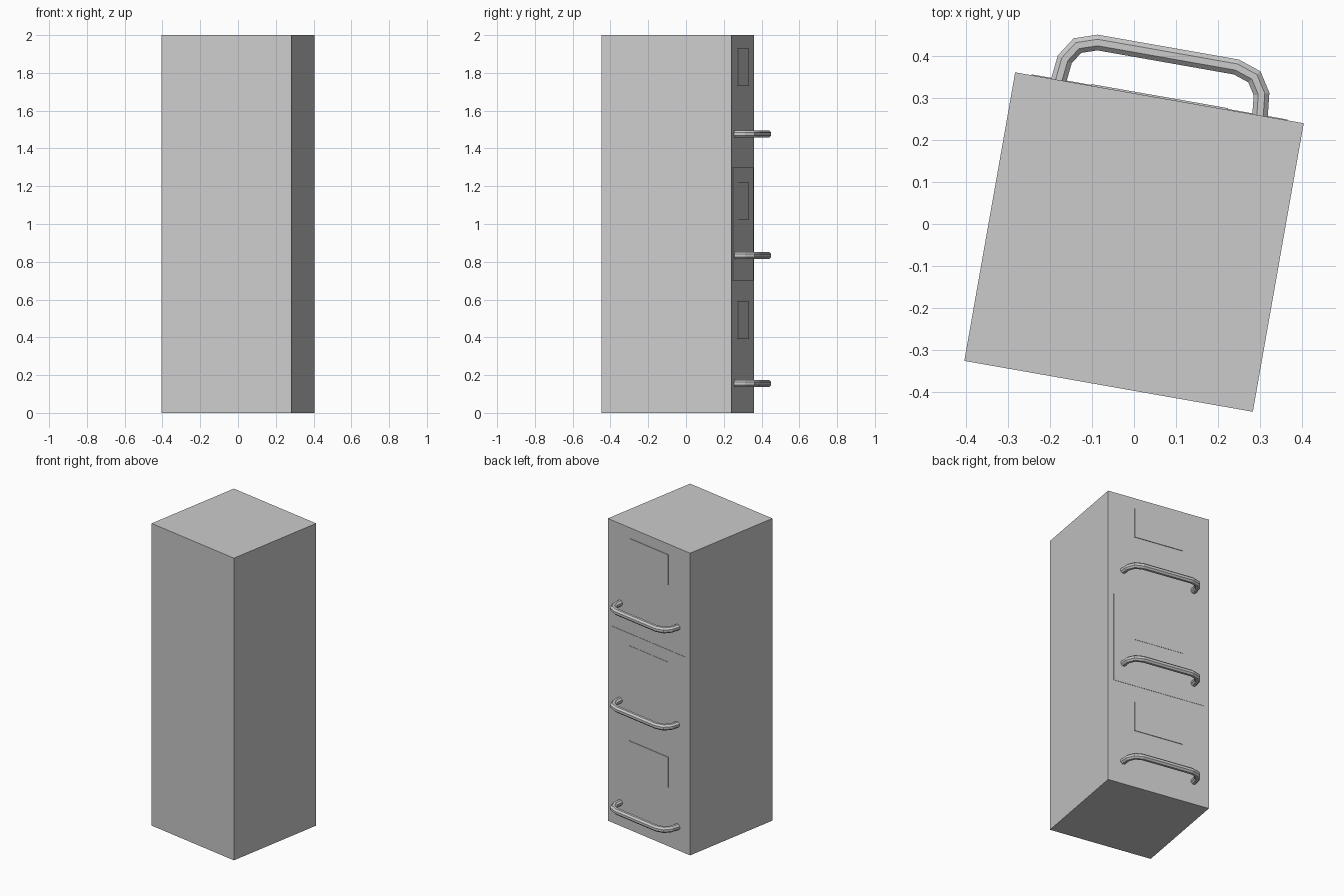
import bpy, bmesh, math
from mathutils import Vector, Matrix

if "Cube" in bpy.data.objects:
    bpy.data.objects.remove(bpy.data.objects["Cube"])

# Whole cabinet is turned 10 degrees clockwise
PLACE = Matrix.Translation((0, -0.043, 0)) @ Matrix.Rotation(math.radians(-10), 4, 'Z')
HALF = 0.349


def finish(name, bm):
    bmesh.ops.recalc_face_normals(bm, faces=bm.faces)
    mesh = bpy.data.meshes.new(name)
    bm.to_mesh(mesh)
    bm.free()
    obj = bpy.data.objects.new(name, mesh)
    obj.matrix_world = PLACE
    bpy.context.collection.objects.link(obj)
    return obj


def box(name, lo, hi):
    lo, hi = Vector(lo), Vector(hi)
    bm = bmesh.new()
    bmesh.ops.create_cube(bm, size=1)
    bmesh.ops.scale(bm, vec=hi - lo, verts=bm.verts)
    bmesh.ops.translate(bm, vec=(lo + hi) / 2, verts=bm.verts)
    return finish(name, bm)


def handle(name, z, radius=0.02, sides=8):
    # Bent bar: mirrored half path swept with an octagon, mitred at bends
    half = [(0.244, 0.343), (0.238, 0.400), (0.214, 0.4375), (0.168, 0.453)]
    path = [Vector((-x, y, z)) for x, y in half]
    path += [Vector((x, y, z)) for x, y in reversed(half)]
    bm = bmesh.new()
    rings = []
    for i, p in enumerate(path):
        a = (p - path[i - 1]).normalized() if i else None
        b = (path[i + 1] - p).normalized() if i < len(path) - 1 else a
        a = a or b
        t = (a + b).normalized()
        side = Vector((-t.y, t.x, 0)) / max(t.dot(a), 0.5)
        ring = []
        for k in range(sides):
            ang = 2 * math.pi * (k + 0.5) / sides
            ring.append(bm.verts.new(p + radius * (side * math.cos(ang)
                                                   + Vector((0, 0, math.sin(ang))))))
        rings.append(ring)
    for r, s in zip(rings, rings[1:]):
        for k in range(sides):
            n = (k + 1) % sides
            bm.faces.new((r[k], r[n], s[n], s[k]))
    bm.faces.new(rings[0])
    bm.faces.new(rings[-1])
    return finish(name, bm)


# Cabinet body
box("cabinet_body", (-HALF, -HALF, 0), (HALF, HALF, 2))

# Slightly raised middle drawer front
box("middle_drawer_front", (-0.31, HALF - 0.02, 0.70), (0.31, HALF + 0.002, 1.30))

# Label plates and handles, one per drawer
drawers = [("bottom", 0.39, 0.155), ("middle", 1.02, 0.833), ("top", 1.73, 1.476)]
for level, label_z, handle_z in drawers:
    box(level + "_label_plate", (-0.165, HALF - 0.01, label_z),
        (0.165, HALF + 0.004, label_z + 0.2))
    handle(level + "_handle", handle_z)
